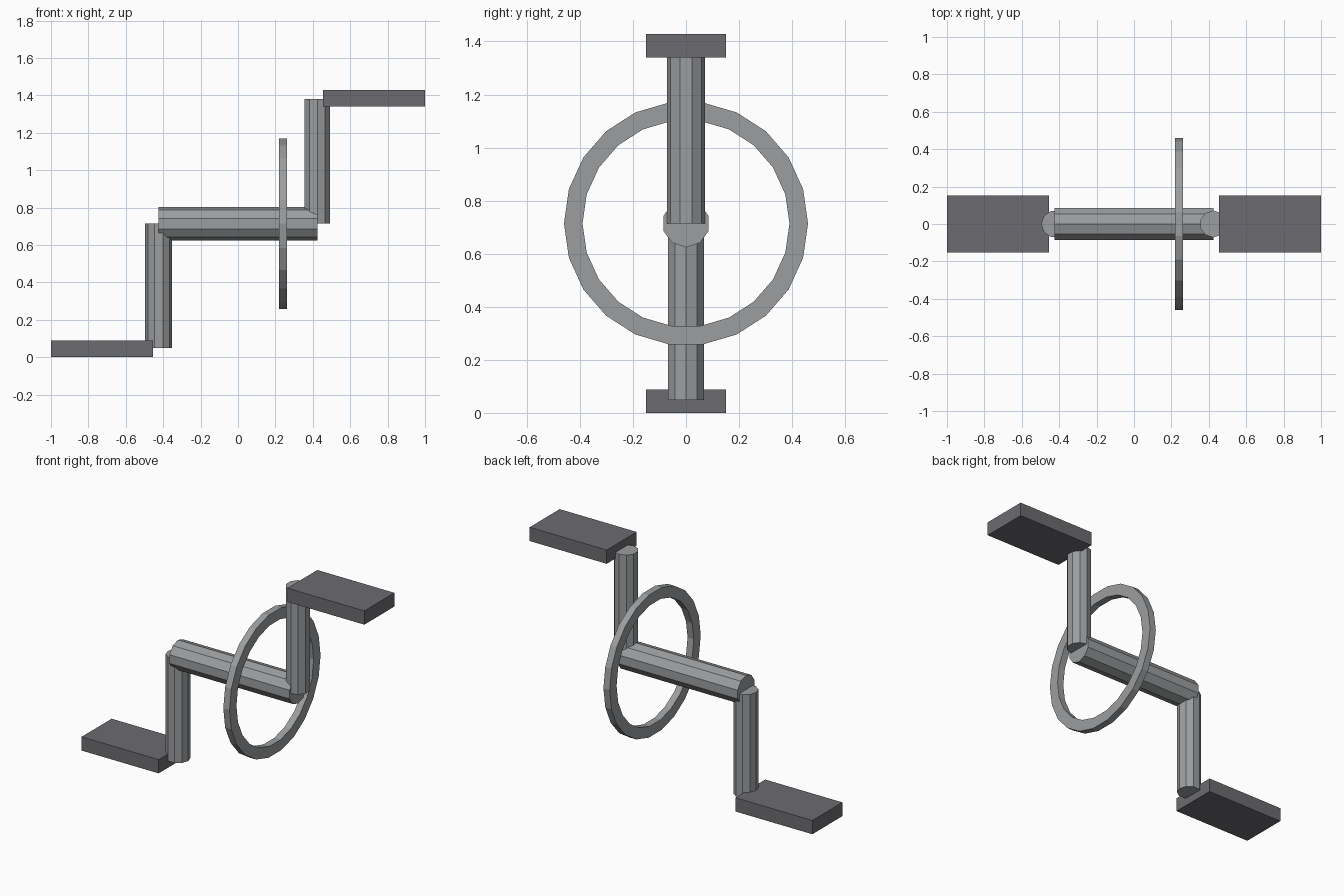
import bpy, bmesh
from math import pi
from mathutils import Matrix

if "Cube" in bpy.data.objects:
    bpy.data.objects.remove(bpy.data.objects["Cube"], do_unlink=True)


def material(name, colour):
    mat = bpy.data.materials.new(name)
    mat.use_nodes = True
    mat.diffuse_color = colour
    mat.node_tree.nodes["Principled BSDF"].inputs["Base Color"].default_value = colour
    return mat


METAL = material("light grey metal", (0.33, 0.34, 0.35, 1))
RUBBER = material("dark grey rubber", (0.15, 0.147, 0.162, 1))


def finish(name, bm, mat):
    bmesh.ops.recalc_face_normals(bm, faces=bm.faces)
    mesh = bpy.data.meshes.new(name)
    bm.to_mesh(mesh)
    bm.free()
    mesh.materials.append(mat)
    obj = bpy.data.objects.new(name, mesh)
    bpy.context.collection.objects.link(obj)
    return obj


def rod(name, radius, length, centre, turn):
    bm = bmesh.new()
    bmesh.ops.create_cone(bm, cap_ends=True, segments=10, radius1=radius,
                          radius2=radius, depth=length,
                          matrix=Matrix.Translation(centre) @ turn)
    finish(name, bm, METAL)


def pedal(name, x, z):
    bm = bmesh.new()
    size = Matrix.Diagonal((0.545, 0.303, 0.088, 1))
    bmesh.ops.create_cube(bm, size=1, matrix=Matrix.Translation((x, 0, z)) @ size)
    finish(name, bm, RUBBER)


def ring(name, x, z, outer, inner, width, sides):
    # Extrude a square-section rim by spinning one cross-section around x
    bm = bmesh.new()
    verts = [bm.verts.new((x + dx * width / 2, r, z))
             for dx, r in ((-1, inner), (1, inner), (1, outer), (-1, outer))]
    edges = [bm.edges.new((verts[i], verts[i - 1])) for i in range(4)]
    bmesh.ops.spin(bm, geom=verts + edges, cent=(x, 0, z), axis=(1, 0, 0),
                   angle=2 * pi, steps=sides)
    bmesh.ops.remove_doubles(bm, verts=bm.verts, dist=0.001)
    finish(name, bm, METAL)


AXLE_Z = 0.714

# Axle with a corner pointing to the front and back
axle_turn = Matrix.Rotation(pi / 2, 4, "Y") @ Matrix.Rotation(pi / 2, 4, "Z")
rod("axle", 0.09, 0.85, (0, 0, AXLE_Z), axle_turn)

# Crank arms and pedals, mirrored up and down about the axle
for side, s, turn in (("right", -1, 0), ("left", 1, pi / 2)):
    rod(side + "_crank_arm", 0.072, 0.665, (s * 0.424, 0, AXLE_Z + s * 0.3325),
        Matrix.Rotation(pi / 2 - turn, 4, "Z"))
    pedal(side + "_pedal", s * 0.7275, AXLE_Z + s * 0.67)

ring("chain_ring", 0.24, AXLE_Z, 0.46, 0.39, 0.044, 22)
